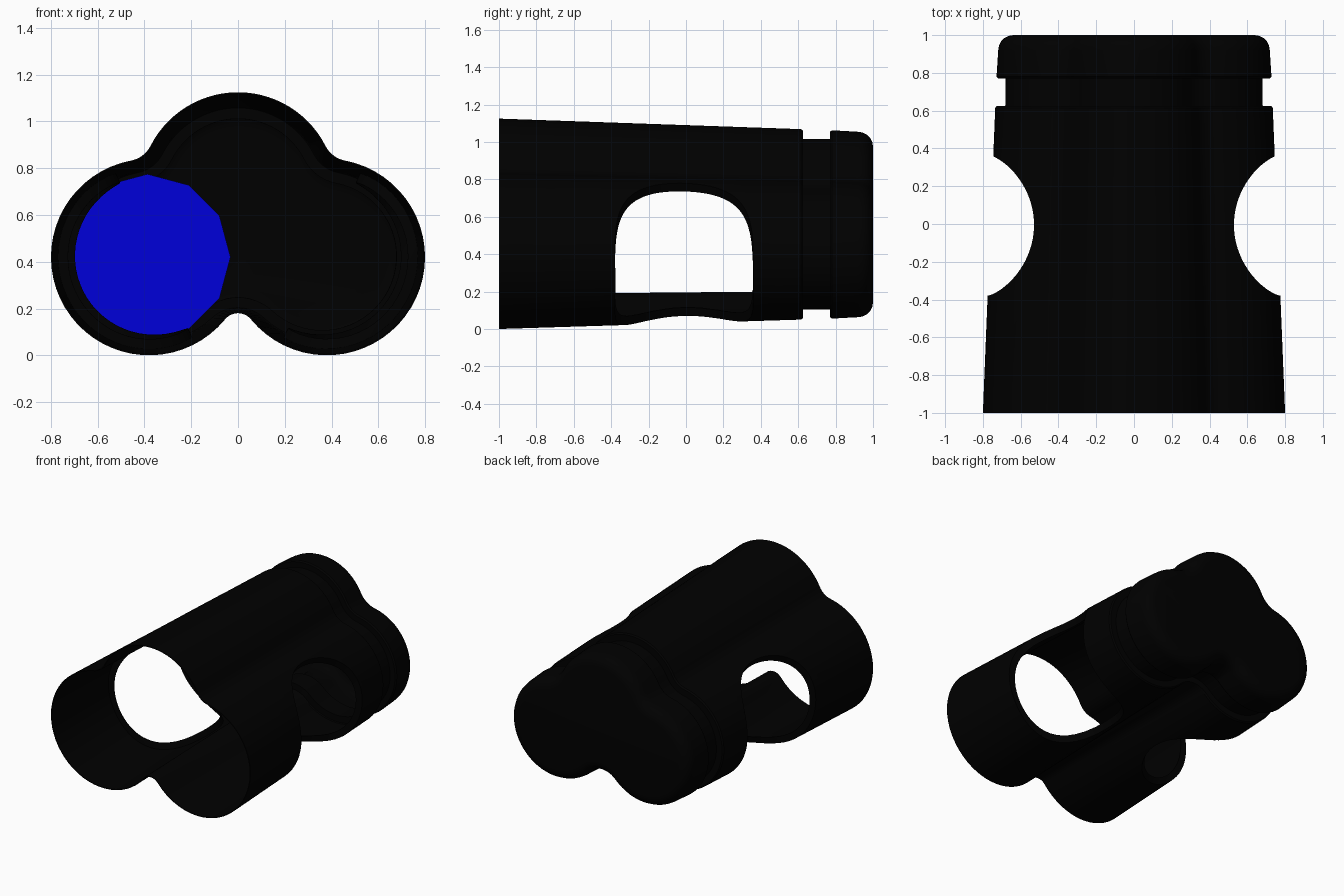
import bpy, bmesh, math
from mathutils import Vector

cube = bpy.data.objects.get("Cube")
if cube:
    bpy.data.objects.remove(cube, do_unlink=True)


def material(name, rgb):
    m = bpy.data.materials.new(name)
    m.use_nodes = True
    color = (*rgb, 1)
    m.diffuse_color = color
    m.node_tree.nodes["Principled BSDF"].inputs["Base Color"].default_value = color
    return m


def add_object(name, bm, mat):
    bmesh.ops.recalc_face_normals(bm, faces=bm.faces[:])
    mesh = bpy.data.meshes.new(name)
    bm.to_mesh(mesh)
    bm.free()
    mesh.materials.append(mat)
    ob = bpy.data.objects.new(name, mesh)
    bpy.context.collection.objects.link(ob)
    return ob


black = material("black plastic", (0, 0, 0))
blue = material("blue", (0, 0, 0.7))

# Three-lobed cross-section: lobes joined by tangent fillets
R = 0.42
SIDE, TOP, VALLEY_Z = Vector((0.38, 0.42)), Vector((0, 0.705)), 0.18
FILLET_R = 0.12
across = TOP - SIDE
outward = Vector((across.y, -across.x)).normalized()
FILLET = (SIDE + TOP) / 2 + outward * math.sqrt((R + FILLET_R) ** 2 - across.length_squared / 4)


def angle(a, b):
    return math.atan2(b.y - a.y, b.x - a.x)


def arc(center, radius, start, end, n):
    return [center + radius * Vector((math.cos(t), math.sin(t)))
            for t in (start + (end - start) * i / n for i in range(n + 1))]


def section(scale, inset, lift):
    """Outline scaled about the middle; lobes shrink by inset, valley rises by lift."""
    mid, full = Vector((0, 0.5)), 2 * math.pi
    inset /= scale
    r = R - inset
    drop = SIDE.y - VALLEY_Z - lift
    valley_r = (SIDE.x ** 2 + drop ** 2 - r ** 2) / (2 * (r - drop))
    valley = Vector((0, VALLEY_Z + lift - valley_r))
    half = arc(valley, valley_r, math.pi / 2, angle(valley, SIDE), 6)
    half += arc(SIDE, r, angle(SIDE, valley), angle(SIDE, FILLET), 36)[1:]
    half += arc(FILLET, FILLET_R + inset, angle(FILLET, SIDE) % full,
                angle(FILLET, TOP) % full, 8)[1:]
    half += arc(TOP, r, angle(TOP, FILLET), math.pi / 2, 14)[1:]
    loop = half + [Vector((-p.x, p.y)) for p in reversed(half[1:-1])]
    return [mid + (p - mid) * scale for p in loop]


def shell(name, profile, thickness, closed):
    """Lobed tube through the profile, with a wall grown inward."""
    bm = bmesh.new()
    rows = [[bm.verts.new((p.x, y, p.y)) for p in section(*shape)] for y, *shape in profile]
    for a, b in zip(rows, rows[1:]):
        for i in range(len(a)):
            j = (i + 1) % len(a)
            bm.faces.new((a[i], a[j], b[j], b[i]))
    if closed:
        bm.faces.new(rows[-1])
    ob = add_object(name, bm, black)
    wall = ob.modifiers.new("wall", 'SOLIDIFY')
    wall.thickness, wall.offset = thickness, -1
    return ob


def window_cutter(side, radius):
    """Slanted round cutter through one side lobe."""
    bpy.ops.mesh.primitive_cylinder_add(vertices=96, radius=radius, depth=2.4,
                                        location=(side * 0.77, -0.01, 0.42),
                                        rotation=(0, side * math.radians(25), 0))
    cutter = bpy.context.object
    cutter.name = "window_cutter"
    cutter.data.materials.append(black)
    cutter.hide_render = True
    return cutter


def add_boolean(ob, operation, cutter):
    cut = ob.modifiers.new("window", 'BOOLEAN')
    cut.operation, cut.solver, cut.object = operation, 'EXACT', cutter


def finish(ob):
    bpy.ops.object.select_all(action='DESELECT')
    bpy.context.view_layer.objects.active = ob
    ob.select_set(True)
    for name in [m.name for m in ob.modifiers]:
        bpy.ops.object.modifier_apply(modifier=name)
    bpy.ops.object.shade_smooth_by_angle(angle=math.radians(35))


# Front to back: y, scale, inset, lift; tapered body, groove, rounded back
body = [(-1, 1, 0, 0), (0.615, 0.95, 0.025, 0)]
back = [(0.625, 0.95, 0.033, 0.005), (0.625, 0.95, 0.078, 0.05), (0.77, 0.946, 0.076, 0.05),
        (0.77, 0.945, 0.036, 0.015), (0.78, 0.945, 0.028, 0.01), (0.92, 0.94, 0.033, 0.015)]
for i in range(1, 6):
    t = math.pi / 2 * i / 5
    rounding = 0.08 * (1 - math.cos(t))
    back.append((0.92 + 0.08 * math.sin(t), 0.94, 0.033 + rounding, 0.015 + rounding))

housing = shell("housing", body + back, 0.006, True)
parts, cutters = [housing], []
for side, label in ((1, "left"), (-1, "right")):
    # Window opening and the lip that turns inward around it
    hole, rim = window_cutter(side, 0.37), window_cutter(side, 0.376)
    add_boolean(housing, 'DIFFERENCE', hole)
    lip = shell(label + "_window_lip", body, 0.048, False)
    add_boolean(lip, 'INTERSECT', rim)
    add_boolean(lip, 'DIFFERENCE', hole)
    parts.append(lip)
    cutters += [hole, rim]
for part in parts:
    finish(part)
for cutter in cutters:
    bpy.data.objects.remove(cutter, do_unlink=True)

# Blue disc across one lobe, just behind the window
bm = bmesh.new()
disc = arc(Vector((-0.387, 0.42)), 0.355, 0, 2 * math.pi, 12)[:-1]
bm.faces.new([bm.verts.new((max(p.x, -0.735), 0.45, p.y)) for p in disc])
add_object("inner_disc", bm, blue)
